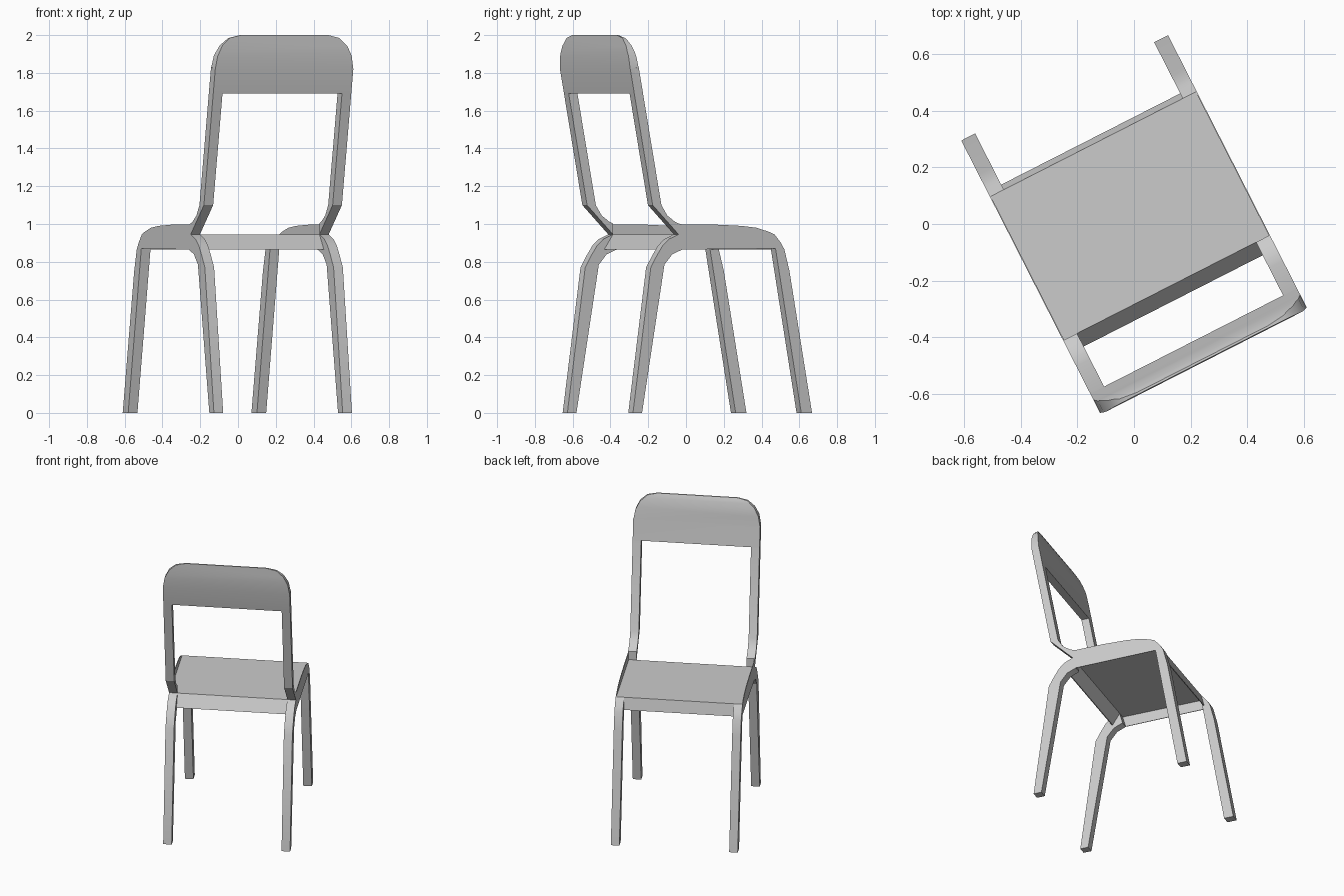
import bpy
import bmesh
import math
from mathutils import Matrix, Vector

if "Cube" in bpy.data.objects:
    bpy.data.objects.remove(bpy.data.objects["Cube"], do_unlink=True)

GREY = (0.6, 0.6, 0.6, 1.0)
mat = bpy.data.materials.new("light grey")
mat.use_nodes = True
mat.diffuse_color = GREY
mat.node_tree.nodes["Principled BSDF"].inputs["Base Color"].default_value = GREY

TURN = Matrix.Rotation(math.radians(27), 4, "Z")
OUTER, INNER = 0.41, 0.355


def prism(profile, x0, x1):
    """Solid from a side profile of (y, z) points spanning x0 to x1."""
    bm = bmesh.new()
    face = bm.faces.new([bm.verts.new((x0, y, z)) for y, z in profile])
    new = bmesh.ops.extrude_face_region(bm, geom=[face])["geom"]
    bmesh.ops.translate(bm, vec=(x1 - x0, 0, 0),
                        verts=[v for v in new if isinstance(v, bmesh.types.BMVert)])
    return bm


def finish(name, bm):
    bmesh.ops.recalc_face_normals(bm, faces=bm.faces)
    bmesh.ops.transform(bm, matrix=TURN, verts=bm.verts)
    mesh = bpy.data.meshes.new(name)
    bm.to_mesh(mesh)
    bm.free()
    mesh.materials.append(mat)
    obj = bpy.data.objects.new(name, mesh)
    bpy.context.collection.objects.link(obj)
    bpy.ops.object.select_all(action="DESELECT")
    obj.select_set(True)
    bpy.context.view_layer.objects.active = obj
    bpy.ops.object.shade_smooth_by_angle(angle=math.radians(30))


# Side profiles, with the backrest towards -y
front_leg = [(0.476, 0), (0.54, 0), (0.406, 0.75), (0.376, 0.865),
             (0.355, 0.9), (0.317, 0.945), (0.323, 0.87)]
rear_leg = [(-0.524, 0), (-0.47, 0), (-0.337, 0.785), (-0.29, 0.84), (-0.23, 0.865),
            (-0.253, 0.945), (-0.31, 0.92), (-0.347, 0.886), (-0.382, 0.833), (-0.418, 0.77)]
post = [(-0.253, 0.945), (-0.253, 1.003), (-0.276, 1.013), (-0.32, 1.045),
        (-0.355, 1.1), (-0.49, 1.83), (-0.54, 1.82), (-0.407, 1.1)]
rail = [(-0.253, 0.945), (-0.253, 1.003), (-0.23, 0.997), (-0.04, 0.997), (0.12, 0.99),
        (0.21, 0.98), (0.28, 0.96), (0.317, 0.945), (0.323, 0.87), (-0.23, 0.865)]

for side, label in ((1, "left"), (-1, "right")):
    for part, profile in (("front_leg", front_leg), ("rear_leg", rear_leg),
                          ("back_post", post)):
        finish(f"{label}_{part}", prism(profile, side * INNER, side * OUTER))
    # Thin side panel joining the legs and post
    finish(f"{label}_side_panel", prism(rail, side * (OUTER - 0.004), side * OUTER))

# Seat shell, folded down at front and rear and open below
seat = [(-0.305, 0.865), (-0.253, 0.945), (0.317, 0.945), (0.337, 0.865),
        (0.331, 0.865), (0.312, 0.939), (-0.25, 0.939), (-0.299, 0.865)]
finish("seat", prism(seat, -OUTER + 0.001, OUTER - 0.001))

# Backrest panel, thinning to the top, with rounded upper corners
panel = [(-0.516, 1.69), (-0.464, 1.69), (-0.49, 1.83), (-0.502, 1.91),
         (-0.52, 1.97), (-0.535, 2.0), (-0.543, 2.0), (-0.546, 1.91), (-0.54, 1.82)]
corner = [(0.41, 1.82), (0.398, 1.89), (0.37, 1.945), (0.325, 1.985), (0.26, 2.0)]
bm = prism(panel, -OUTER, OUTER)
for side in (1, -1):
    for (xa, za), (xb, zb) in zip(corner, corner[1:]):
        cut = bmesh.ops.bisect_plane(
            bm, geom=bm.verts[:] + bm.edges[:] + bm.faces[:], dist=1e-5,
            plane_co=Vector((side * xa, 0, za)),
            plane_no=Vector((side * (zb - za), 0, xa - xb)), clear_outer=True)
        edges = [e for e in cut["geom_cut"] if isinstance(e, bmesh.types.BMEdge)]
        bmesh.ops.holes_fill(bm, edges=edges)
finish("backrest", bm)
